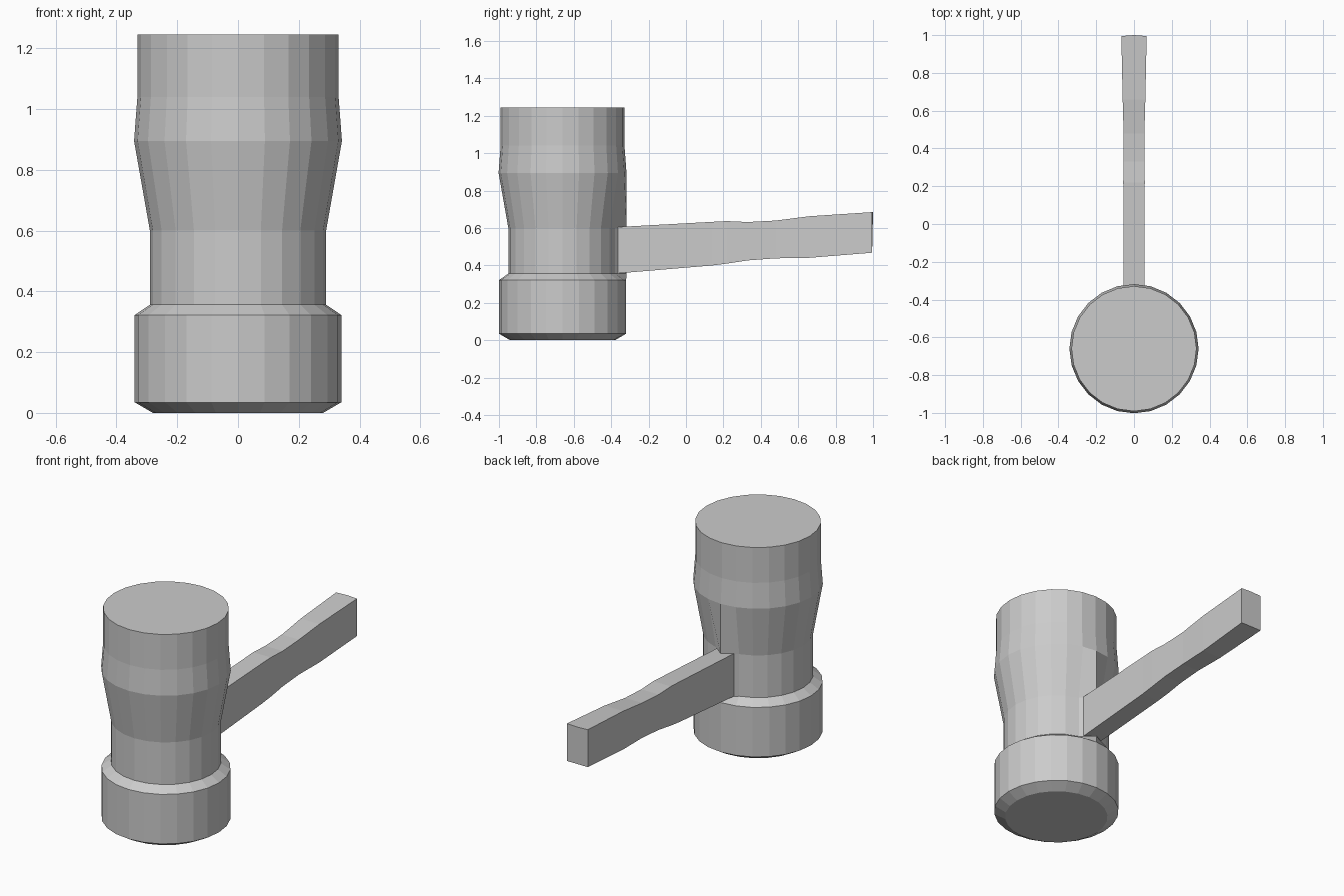
import bpy, bmesh
from math import sin, cos, tau

if "Cube" in bpy.data.objects:
    bpy.data.objects.remove(bpy.data.objects["Cube"])


def make_object(name, rings):
    """Skin a list of closed rings and cap both ends."""
    bm = bmesh.new()
    loops = [[bm.verts.new(p) for p in ring] for ring in rings]
    n = len(loops[0])
    for a, b in zip(loops, loops[1:]):
        for i in range(n):
            j = (i + 1) % n
            bm.faces.new((a[i], a[j], b[j], b[i]))
    bm.faces.new(loops[0][::-1])
    bm.faces.new(loops[-1])
    bmesh.ops.recalc_face_normals(bm, faces=bm.faces)
    mesh = bpy.data.meshes.new(name)
    bm.to_mesh(mesh)
    bm.free()
    obj = bpy.data.objects.new(name, mesh)
    bpy.context.collection.objects.link(obj)
    return obj


# Mallet head: turned profile, with a straight ridge at the back behind the handle
SIDES, CENTRE_Y = 24, -0.66
profile = [(0.28, 0), (0.34, 0.035), (0.34, 0.322), (0.29, 0.356),
           (0.29, 0.6), (0.342, 0.895), (0.331, 1.04), (0.331, 1.245)]
head_rings = []
for r, z in profile:
    ring = []
    for i in range(SIDES):
        a = tau * i / SIDES
        rr = 0.342 if i == 0 and r == 0.29 else r
        ring.append((rr * sin(a), CENTRE_Y + rr * cos(a), z))
    head_rings.append(ring)
make_object("mallet_head", head_rings)

# Handle: wavy rectangular bar (y, half width, bottom z, top z)
sections = [(-0.372, 0.055, 0.357, 0.605), (0.14, 0.056, 0.4, 0.633),
            (0.22, 0.057, 0.41, 0.637), (0.33, 0.056, 0.427, 0.632),
            (0.48, 0.055, 0.438, 0.64), (0.66, 0.06, 0.441, 0.663),
            (0.995, 0.067, 0.468, 0.685)]
make_object("handle", [[(-w, y, b), (w, y, b), (w, y, t), (0, y + (0.005 if y > 0.9 else 0), t), (-w, y, t)]
                       for y, w, b, t in sections])
